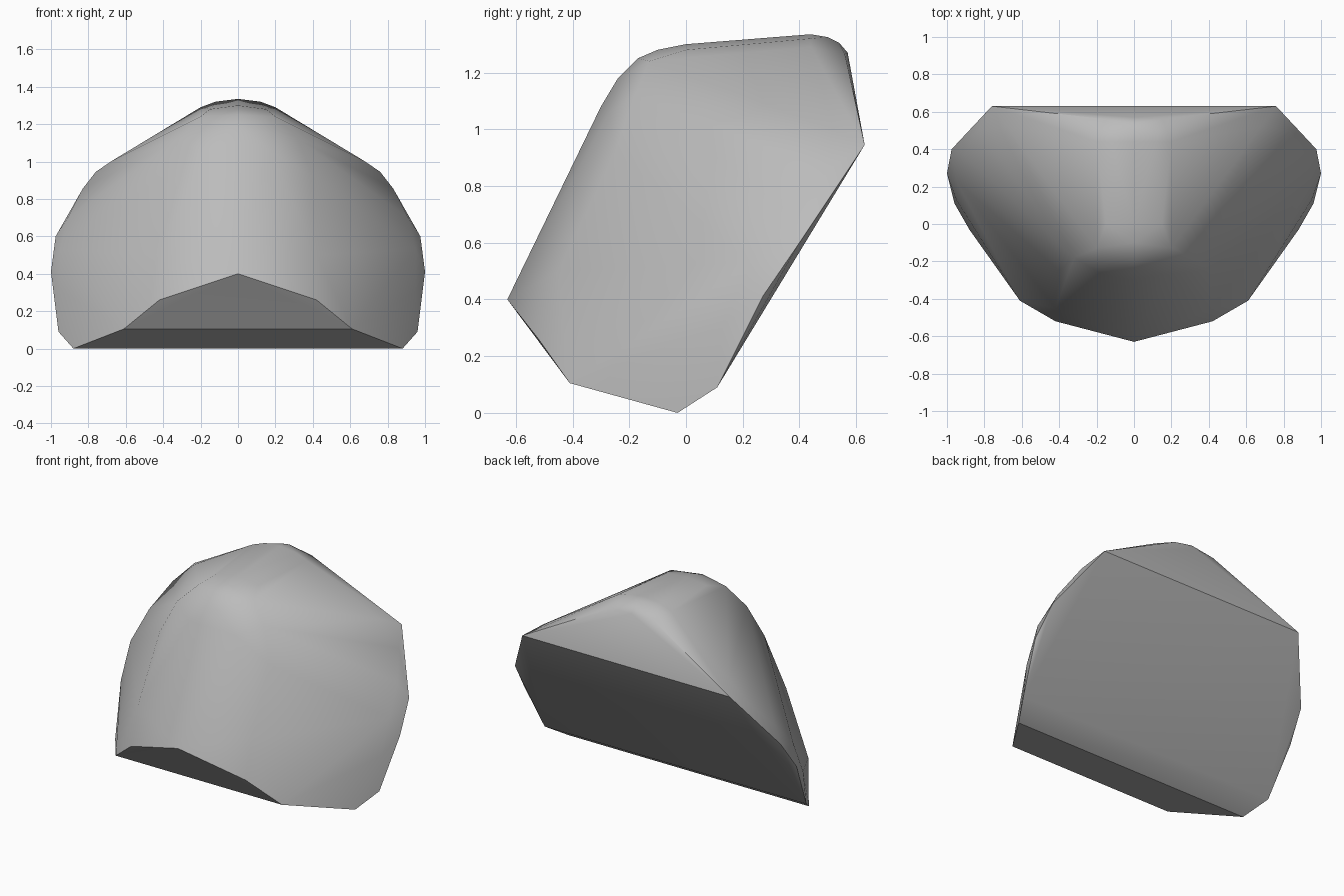
import bpy
import bmesh
from math import radians
from mathutils import Vector

# Remove the default cube only
default_cube = bpy.data.objects.get("Cube")
if default_cube:
    bpy.data.objects.remove(default_cube, do_unlink=True)


def make_material(name, colour):
    """One flat colour for both viewport and render."""
    material = bpy.data.materials.new(name)
    material.use_nodes = True
    material.diffuse_color = colour
    shader = material.node_tree.nodes["Principled BSDF"]
    shader.inputs["Base Color"].default_value = colour
    return material


def mirrored(points):
    """Return the points together with their reflections across x = 0."""
    result = []
    for x, y, z in points:
        result.append(Vector((x, y, z)))
        if x > 0:
            result.append(Vector((-x, y, z)))
    return result


def build_shell(name, profiles, material, sharp_angle):
    """Stretch a convex skin over mirrored profile curves."""
    bm = bmesh.new()
    for profile in profiles:
        for point in mirrored(profile):
            bm.verts.new(point)
    hull = bmesh.ops.convex_hull(bm, input=bm.verts[:])
    leftovers = set(hull["geom_interior"]) | set(hull["geom_unused"])
    loose = [item for item in leftovers if isinstance(item, bmesh.types.BMVert)]
    bmesh.ops.delete(bm, geom=loose, context="VERTS")
    bmesh.ops.dissolve_limit(bm, angle_limit=radians(1),
                             verts=bm.verts[:], edges=bm.edges[:])
    bmesh.ops.recalc_face_normals(bm, faces=bm.faces[:])

    mesh = bpy.data.meshes.new(name)
    bm.to_mesh(mesh)
    bm.free()
    mesh.materials.append(material)
    shell = bpy.data.objects.new(name, mesh)
    bpy.context.collection.objects.link(shell)

    bpy.ops.object.select_all(action="DESELECT")
    shell.select_set(True)
    bpy.context.view_layer.objects.active = shell
    bpy.ops.object.shade_smooth_by_angle(angle=radians(sharp_angle))
    return shell


# Centre line: front lip, over the brow, along the crown, down the back
centre_line = [
    (0, -.63, .4), (0, -.3, 1.08), (0, -.24, 1.18), (0, -.17, 1.25),
    (0, -.1, 1.28), (0, 0, 1.3), (0, .44, 1.335), (0, .5, 1.325),
    (0, .54, 1.305), (0, .57, 1.27),
]

# Rounded shoulder beside the crown
crown_shoulder = [
    (.12, .44, 1.32), (.2, .44, 1.29), (.15, .56, 1.265),
    (.15, 0, 1.28), (.2, -.13, 1.24), (.17, -.27, 1.06),
]

# Soft crease between the front panel and the flank
front_crease = [(.32, -.18, 1.12), (.4, -.25, .92), (.42, -.45, .5)]

# Lower rim from the front lip around to the back
lower_rim = [(.42, -.52, .26), (.61, -.41, .105), (.88, -.03, 0), (.96, .11, .09)]

# Outer edge of the flat back, with the rounded flank in front of it
back_edge = [(1, .27, .41), (.975, .4, .6), (.83, .5, .855),
             (.68, .52, 1), (.76, .63, .945)]
flank = [(.91, .37, .7), (.95, .23, .53), (.95, .13, .31)]

grey = make_material("plain grey", (.5, .5, .5, 1))
build_shell("faceted_shell",
            [centre_line, crown_shoulder, front_crease,
             lower_rim, back_edge, flank],
            grey, sharp_angle=35)
